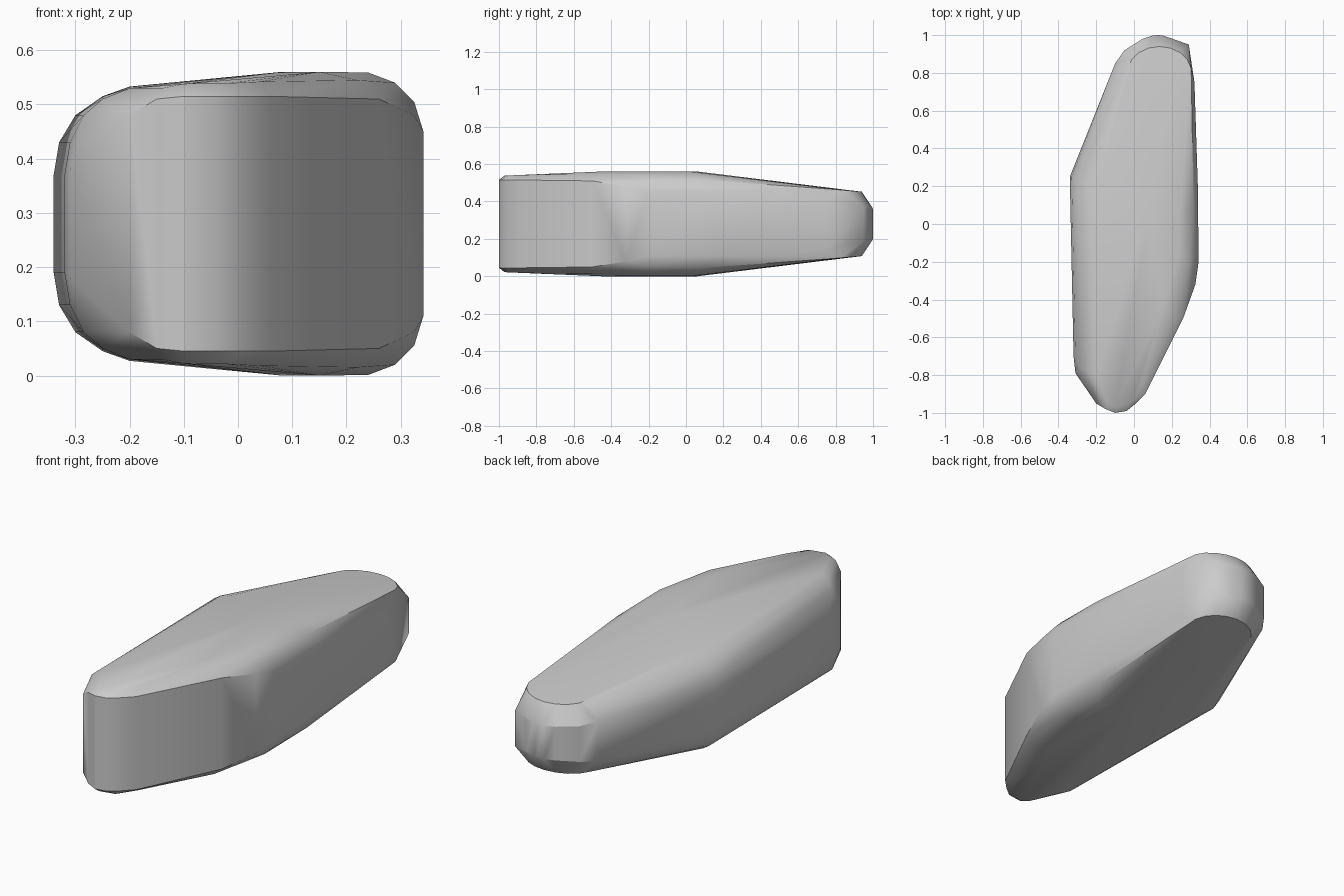
import bpy, bmesh, math

if "Cube" in bpy.data.objects:
    bpy.data.objects.remove(bpy.data.objects["Cube"])

MID = 0.28  # the stone is mirrored about this height

# widest outline: x, y, half height of the side wall
outline = [
    (-.34, .25, .09), (-.10, .85, .10), (-.05, .92, .09), (.13, 1.0, .08),
    (.29, .95, .09), (.32, .75, .14), (.338, .2, .17), (.342, -.2, .17),
    (.325, -.32, .20), (.26, -.5, .23), (.06, -.9, .235), (.01, -.95, .235),
    (-.04, -.99, .235), (-.10, -1.0, .235), (-.15, -.98, .23),
    (-.20, -.95, .20), (-.31, -.79, .10), (-.32, -.7, .09),
]
# rounded shoulders and the crown
crown = [
    (-.33, .25, .15), (-.30, .24, .20), (-.25, .22, .235), (-.20, .20, .253),
    (-.31, -.7, .15), (-.285, -.76, .20), (-.25, -.78, .23), (-.20, -.8, .25),
    (-.14, -.95, .25), (-.10, -.97, .258), (-.02, -.95, .259),
    (.04, -.85, .262), (.22, -.5, .265), (.15, -.45, .28),
    (.325, -.2, .225), (.29, -.2, .26), (.24, -.15, .279),
    (.24, .03, .279), (.08, .06, .28), (.315, .1, .235),
]
points = outline + crown
# rounded rear tip: sloped face between the wall and the top rim
for i in range(9):
    a = math.radians(170 - 20 * i)
    c, s = math.cos(a), math.sin(a)
    points.append((.135 + .17 * c, .80 + .14 * s, .172 + (1 - s) * .012))
for i in range(4):
    a = math.radians(120 - 20 * i)
    points.append((.125 + .16 * math.cos(a), .85 + .15 * math.sin(a), .085))

bm = bmesh.new()
for x, y, h in points:
    for side in (-1, 1):
        bm.verts.new((x, y, MID + side * h))
hull = bmesh.ops.convex_hull(bm, input=bm.verts[:])
unused = {v for v in hull["geom_interior"] + hull["geom_unused"]
          if isinstance(v, bmesh.types.BMVert)}
bmesh.ops.delete(bm, geom=list(unused), context='VERTS')
bmesh.ops.recalc_face_normals(bm, faces=bm.faces[:])

mesh = bpy.data.meshes.new("stone")
bm.to_mesh(mesh)
bm.free()
stone = bpy.data.objects.new("stone", mesh)
bpy.context.collection.objects.link(stone)

# smooth shading with crisp rims
bpy.context.view_layer.objects.active = stone
stone.select_set(True)
bpy.ops.object.shade_smooth_by_angle(angle=math.radians(30))
